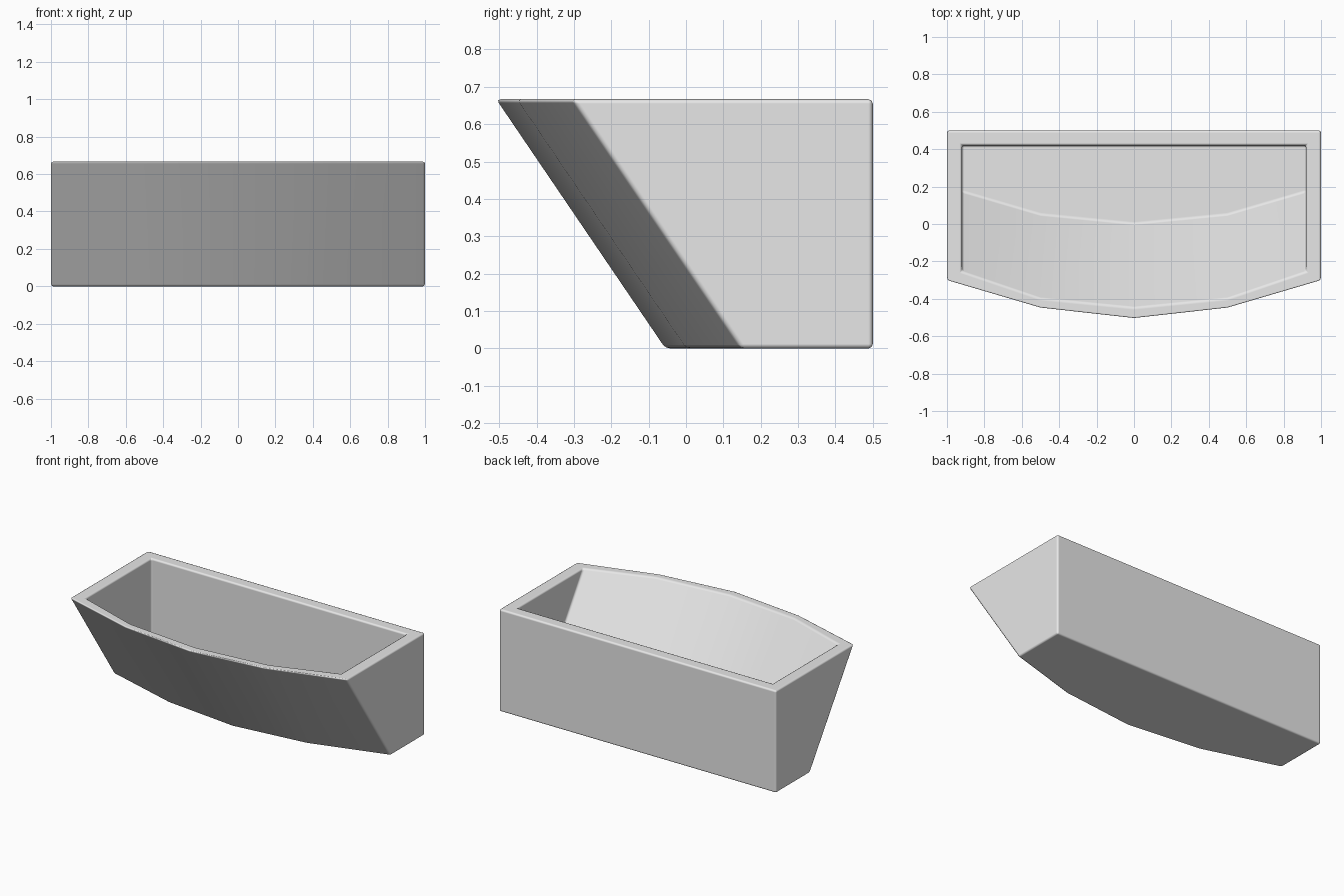
import bpy
import bmesh

cube = bpy.data.objects.get("Cube")
if cube:
    bpy.data.objects.remove(cube, do_unlink=True)

HEIGHT, FLOOR = 0.667, 0.03


def ring(bm, half, back, front, z):
    """Outline with a straight back and a bowed front of five points."""
    corner, quarter, middle = front
    pts = [(half, back), (-half, back), (-half, corner), (-0.5, quarter),
           (0, middle), (0.5, quarter), (half, corner)]
    return [bm.verts.new((x, y, z)) for x, y in pts]


def bridge(bm, a, b):
    for i in range(len(a)):
        j = (i + 1) % len(a)
        bm.faces.new((a[i], a[j], b[j], b[i]))


# Open bin: leaning bowed front, thick rim, hollow inside
bm = bmesh.new()
base = ring(bm, 1, 0.5, (0.148, 0.001, -0.055), 0)
rim_outer = ring(bm, 1, 0.5, (-0.305, -0.452, -0.508), HEIGHT)
rim_inner = ring(bm, 0.92, 0.42, (-0.255, -0.398, -0.447), HEIGHT)
floor = ring(bm, 0.92, 0.42, (0.172, 0.049, 0), FLOOR)
bm.faces.new(base)
bridge(bm, base, rim_outer)
bridge(bm, rim_outer, rim_inner)
bridge(bm, rim_inner, floor)
bm.faces.new(floor)
bmesh.ops.recalc_face_normals(bm, faces=bm.faces)

mesh = bpy.data.meshes.new("open_bin")
bm.to_mesh(mesh)
bm.free()
bin_obj = bpy.data.objects.new("open_bin", mesh)
bpy.context.collection.objects.link(bin_obj)

# Plain grey material
grey = bpy.data.materials.new("light_grey")
grey.use_nodes = True
colour = (0.8, 0.8, 0.8, 1)
grey.diffuse_color = colour
for node in grey.node_tree.nodes:
    if node.type == "BSDF_PRINCIPLED":
        node.inputs["Base Color"].default_value = colour
mesh.materials.append(grey)

# Softened edges with flat main faces
for poly in mesh.polygons:
    poly.use_smooth = True
bevel = bin_obj.modifiers.new("soft_edges", "BEVEL")
bevel.width = 0.012
bevel.segments = 2
bevel.limit_method = "ANGLE"
bevel.angle_limit = 0.5
bevel.harden_normals = True
